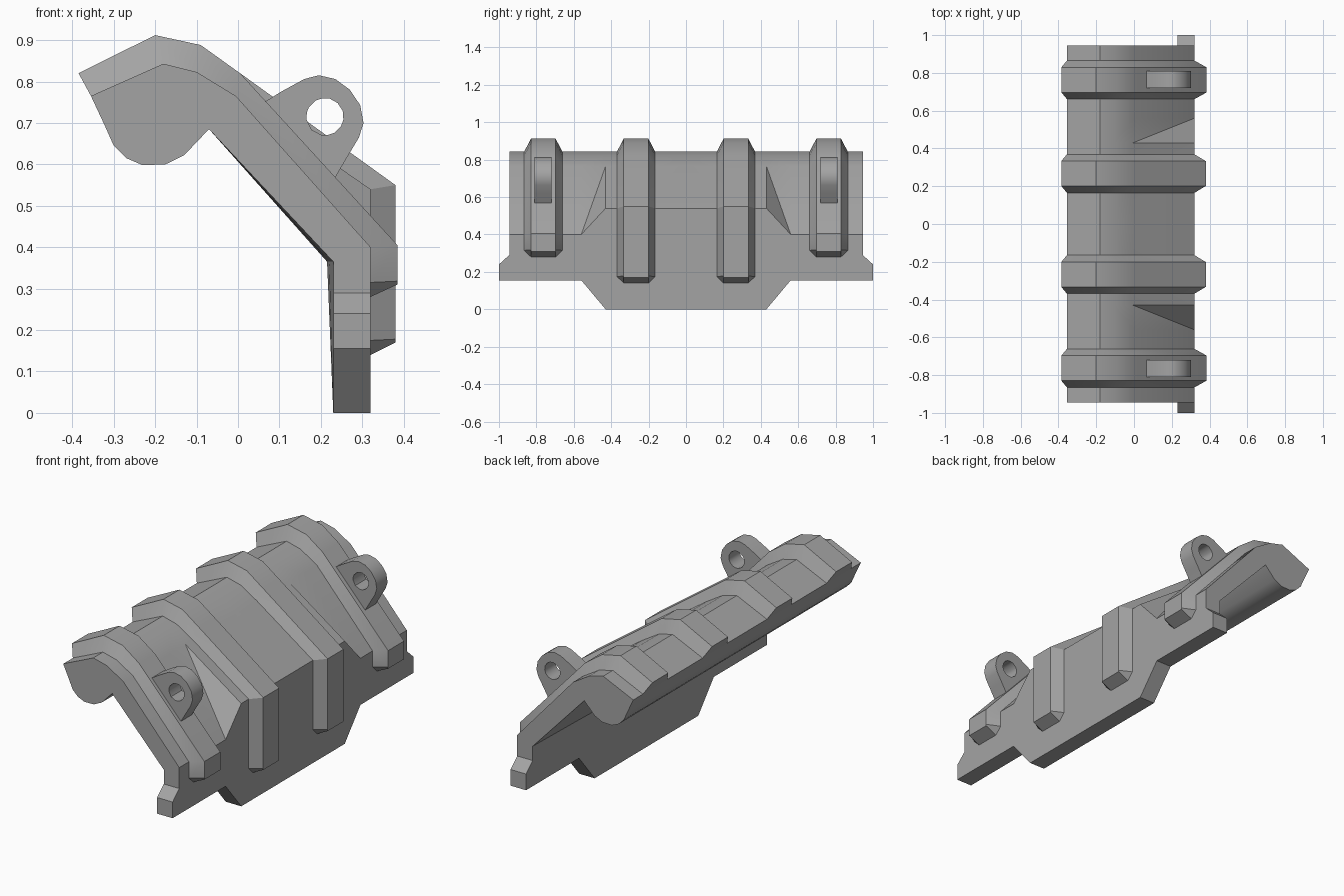
import bpy
import bmesh
from math import radians
from mathutils import Vector

if "Cube" in bpy.data.objects:
    bpy.data.objects.remove(bpy.data.objects["Cube"], do_unlink=True)

GREY = (0.37, 0.37, 0.37, 1)
grey = bpy.data.materials.new("plain_grey")
grey.use_nodes = True
grey.diffuse_color = GREY
grey.node_tree.nodes["Principled BSDF"].inputs["Base Color"].default_value = GREY


def finish(bm, name):
    """Turn a +y half into a mirrored, shaded object."""
    bmesh.ops.recalc_face_normals(bm, faces=bm.faces)
    mesh = bpy.data.meshes.new(name)
    bm.to_mesh(mesh)
    bm.free()
    mesh.materials.append(grey)
    obj = bpy.data.objects.new(name, mesh)
    bpy.context.collection.objects.link(obj)
    bpy.ops.object.select_all(action="DESELECT")
    obj.select_set(True)
    bpy.context.view_layer.objects.active = obj
    bpy.ops.object.shade_smooth_by_angle(angle=radians(30))
    mirror = obj.modifiers.new("Mirror", "MIRROR")
    mirror.use_axis = (False, True, False)
    return obj


def loft(bm, rings, split=None, cap_start=True):
    """Skin closed rings; the strip after point `split` gets a fixed diagonal."""
    rows = [[bm.verts.new(p) for p in ring] for ring in rings]
    n = len(rows[0])
    for a, b in zip(rows, rows[1:]):
        for i in range(n):
            j = (i + 1) % n
            if i == split:
                bm.faces.new((a[i], b[i], b[j]))
                bm.faces.new((a[i], b[j], a[j]))
            else:
                bm.faces.new((a[i], b[i], b[j], a[j]))
    if cap_start:
        bm.faces.new(rows[0])
    bm.faces.new(rows[-1])


# Bent plate with a rolled back edge and a raised middle panel
CREST = [(-.355, .765), (-.18, .843), (-.10, .823), (-.005, .765)]
ROLL = [(-.07, .685), (-.13, .622), (-.175, .6), (-.23, .598),
        (-.27, .615), (-.3, .645), (-.32, .69)]


def plate_section(y, knee, bottom, inner_x):
    pts = CREST + [(.32, knee), (.32, bottom), (.23, bottom), (inner_x, .365)] + ROLL
    return [(x, y, z) for x, z in pts]


bm = bmesh.new()
loft(bm, [plate_section(0, .54, 0, .215),
          plate_section(.43, .54, 0, .215),
          plate_section(.56, .40, .155, .22),
          plate_section(.945, .40, .155, .23)], split=3, cap_start=False)
finish(bm, "bent_plate")

# Chamfered tabs at both ends of the skirt
bm = bmesh.new()
tab = [(.94, .155), (1, .155), (1, .24), (.945, .29), (.94, .29)]
loft(bm, [[(x, y, z) for y, z in tab] for x in (.23, .32)])
finish(bm, "end_tabs")


# Raised ribs that follow the plate
RIB_CREST = [(-.385, .82), (-.2, .912), (-.09, .888), (.005, .82)]


def rib(name, y, base_tail, top_tail):
    base, top = CREST + base_tail, RIB_CREST + top_tail
    wide, narrow = .102, .066
    rings = []
    for i, ((bx, bz), (tx, tz)) in enumerate(zip(base, top)):
        foot = narrow if i == len(base) - 1 else wide
        rings.append([(bx, y - foot, bz), (tx, y - narrow, tz),
                      (tx, y + narrow, tz), (bx, y + foot, bz)])
    bm = bmesh.new()
    loft(bm, rings)
    finish(bm, name)


rib("inner_ribs", .267, [(.32, .54), (.32, .175), (.32, .14)],
    [(.38, .55), (.38, .178), (.38, .17)])
rib("outer_ribs", .763, [(.32, .40), (.32, .315), (.32, .28)],
    [(.385, .405), (.385, .318), (.385, .31)])

# Pierced lugs on the outer ribs
centre, hole = Vector((.21, .715)), .045
outline = [(.06, .748), (.105, .776), (.16, .806), (.195, .815), (.235, .806),
           (.27, .78), (.295, .743), (.303, .7), (.292, .665), (.265, .62),
           (.23, .56), (.19, .605), (.145, .65), (.10, .695)]
rings = []
for x, z in outline:
    p = Vector((x, z))
    q = centre + (p - centre).normalized() * hole
    rings.append([(v.x, y, v.y) for v, y in
                  ((p, .72), (p, .81), (q, .81), (q, .72))])
bm = bmesh.new()
rows = [[bm.verts.new(p) for p in ring] for ring in rings]
for i, row in enumerate(rows):
    nxt = rows[(i + 1) % len(rows)]
    for k in range(4):
        m = (k + 1) % 4
        bm.faces.new((row[k], nxt[k], nxt[m], row[m]))
finish(bm, "pierced_lugs")
